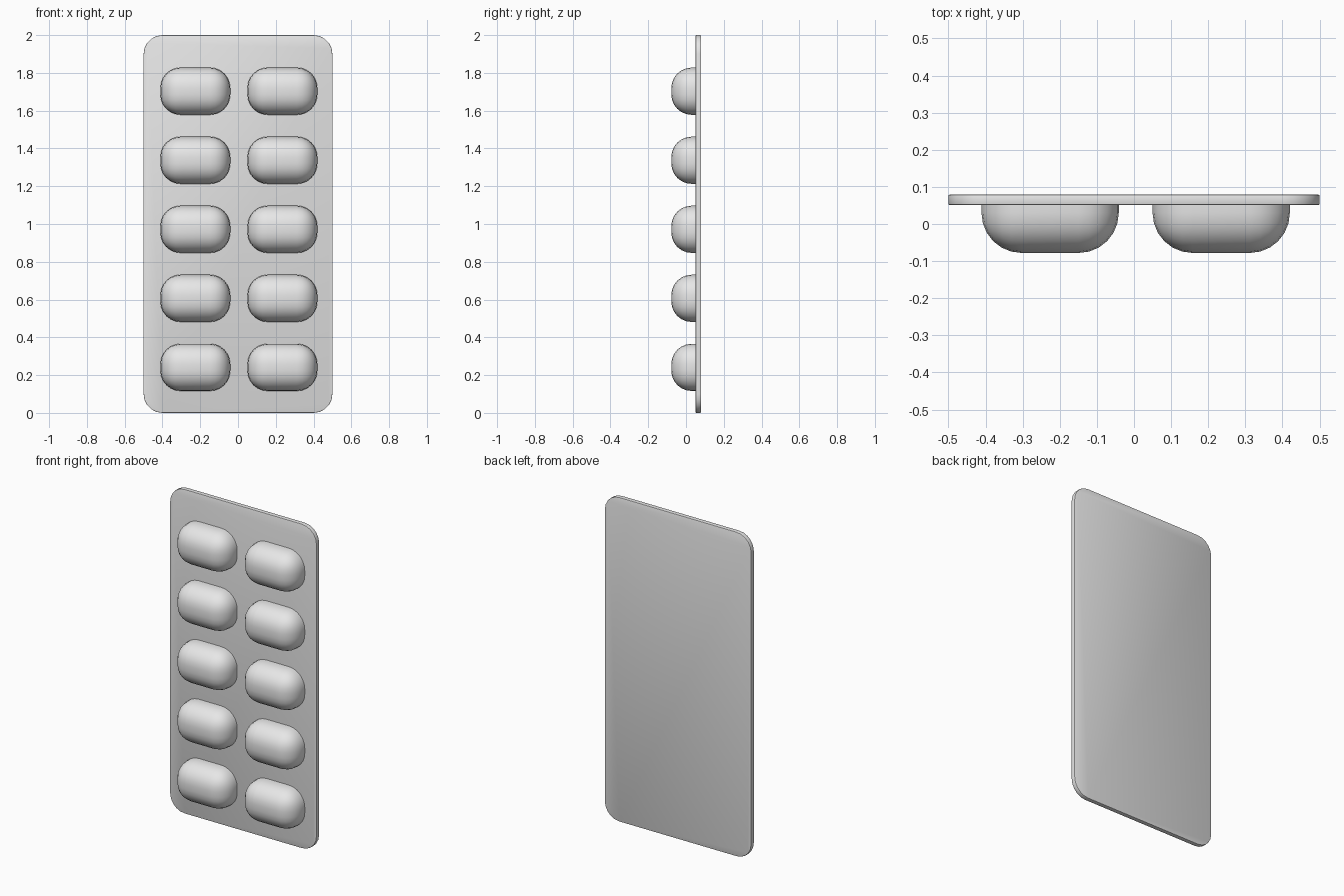
import bpy, bmesh, math
from mathutils import Matrix

cube = bpy.data.objects.get("Cube")
if cube:
    bpy.data.objects.remove(cube, do_unlink=True)

grey = bpy.data.materials.new("light_grey")
grey.use_nodes = True
grey.diffuse_color = (0.8, 0.8, 0.8, 1)
grey.node_tree.nodes["Principled BSDF"].inputs["Base Color"].default_value = (0.8, 0.8, 0.8, 1)


def box_mesh(size):
    bm = bmesh.new()
    bmesh.ops.create_cube(bm, size=1, matrix=Matrix.Diagonal((*size, 1)))
    return bm


def round_edges(bm, edges, radius, segments):
    bmesh.ops.bevel(bm, geom=edges, offset=radius, segments=segments,
                    profile=0.5, affect='EDGES', clamp_overlap=True)


def add_object(name, bm, location):
    mesh = bpy.data.meshes.new(name)
    bm.to_mesh(mesh)
    bm.free()
    mesh.materials.append(grey)
    obj = bpy.data.objects.new(name, mesh)
    obj.location = location
    bpy.context.collection.objects.link(obj)
    bpy.ops.object.select_all(action='DESELECT')
    obj.select_set(True)
    bpy.context.view_layer.objects.active = obj
    bpy.ops.object.shade_smooth_by_angle(angle=math.radians(35))
    return obj


# Backing sheet: thin slab with rounded corners and slightly softened rims
BACK, FRONT = 0.079, 0.051
bm = box_mesh((1, BACK - FRONT, 2))
corners = [e for e in bm.edges
           if abs(e.verts[0].co.y - e.verts[1].co.y) > 0.01]
round_edges(bm, corners, 0.1, 5)
rims = [e for e in bm.edges
        if abs(e.verts[0].co.y - e.verts[1].co.y) < 0.001]
round_edges(bm, rims, 0.003, 2)
add_object("backing_sheet", bm, (0, (BACK + FRONT) / 2, 1))

# Blisters: rounded capsules, cut open where they meet the sheet
TIP, CENTRE = -0.078, 0.05
for row in range(5):
    for side, x in (("right", -0.226), ("left", 0.235)):
        bm = box_mesh((0.37, 2 * (CENTRE - TIP), 0.25))
        round_edges(bm, bm.edges[:], 0.108, 6)
        bmesh.ops.bisect_plane(bm, geom=bm.verts[:] + bm.edges[:] + bm.faces[:],
                               plane_co=(0, 0.008, 0), plane_no=(0, 1, 0),
                               clear_outer=True)
        add_object(f"blister_{side}_{row + 1}", bm, (x, CENTRE, 0.241 + 0.3655 * row))
